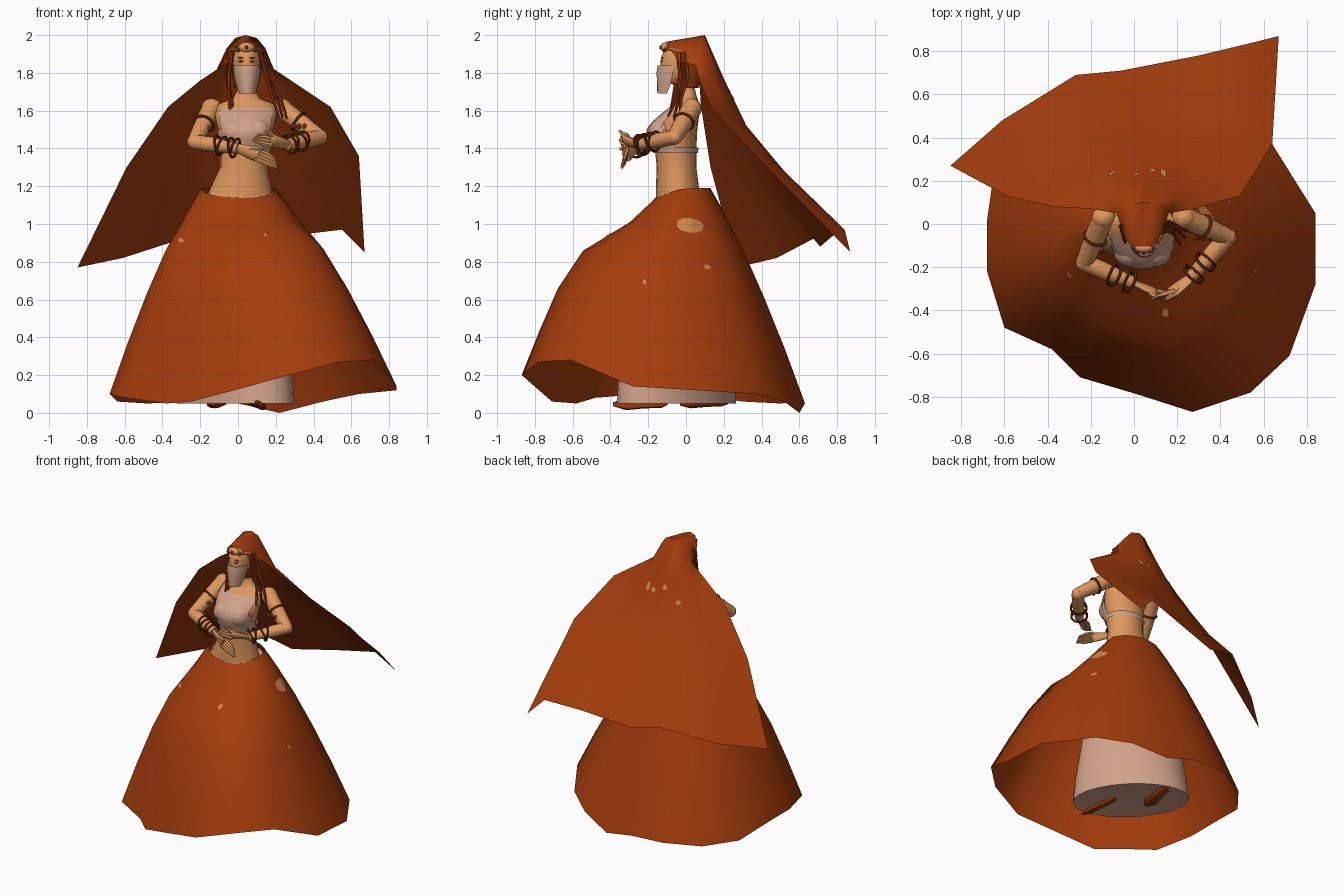
import bpy, bmesh, math
from mathutils import Vector
from mathutils.bvhtree import BVHTree

if "Cube" in bpy.data.objects:
    bpy.data.objects.remove(bpy.data.objects["Cube"])


def mat(name, r, g, b):
    m = bpy.data.materials.new(name)
    m.diffuse_color = (r, g, b, 1)
    m.use_nodes = True
    m.node_tree.nodes["Principled BSDF"].inputs["Base Color"].default_value = m.diffuse_color
    return m


ORANGE = mat("burnt_orange_cloth", 0.37, 0.045, 0.0035)
SKIN = mat("skin", 0.74, 0.315, 0.11)
PALE = mat("pale_cloth", 0.64, 0.36, 0.25)
BROWN = mat("dark_brown", 0.17, 0.026, 0.005)
HAIR = mat("rust_hair", 0.28, 0.037, 0.004)
SPOT = mat("tan_patch", 0.62, 0.23, 0.065)
WHITE = mat("eye_white", 0.7, 0.5, 0.36)


def make(name, verts, faces, material, angle=50):
    me = bpy.data.meshes.new(name)
    me.from_pydata([tuple(v) for v in verts], [], faces)
    me.materials.append(material)
    ob = bpy.data.objects.new(name, me)
    bpy.context.collection.objects.link(ob)
    bm = bmesh.new()
    bm.from_mesh(me)
    bmesh.ops.recalc_face_normals(bm, faces=bm.faces)
    bm.to_mesh(me)
    bm.free()
    bpy.context.view_layer.objects.active = ob
    for o in bpy.context.selected_objects:
        o.select_set(False)
    ob.select_set(True)
    bpy.ops.object.shade_smooth_by_angle(angle=math.radians(angle))
    return ob


def loft(name, rings, material, closed=True, caps=False, keep=None, angle=50):
    n = len(rings[0])
    verts = [Vector(p) for r in rings for p in r]
    faces = []
    for i in range(len(rings) - 1):
        for j in range(n if closed else n - 1):
            k = (j + 1) % n
            f = (i * n + j, i * n + k, (i + 1) * n + k, (i + 1) * n + j)
            if keep is None or keep(sum((verts[v] for v in f), Vector()) / 4):
                faces.append(f)
    if caps:
        faces += [tuple(range(n)), tuple(range(len(verts) - n, len(verts)))]
    return make(name, verts, faces, material, angle)


def ellipse(z, cx, cy, rx, ry, n=20, a0=0, a1=2 * math.pi, last=0):
    return [(cx + rx * math.cos(a0 + (a1 - a0) * i / (n - last)),
             cy + ry * math.sin(a0 + (a1 - a0) * i / (n - last)), z) for i in range(n)]


def tube(name, path, radii, material, n=10, flat=1.0):
    pts = [Vector(p) for p in path]
    rings = []
    for i, p in enumerate(pts):
        d = (pts[min(i + 1, len(pts) - 1)] - pts[max(i - 1, 0)]).normalized()
        u = d.cross(Vector((0.13, 0.9, 0.4))).normalized()
        v = d.cross(u)
        rings.append([p + radii[i] * (u * math.cos(t) + v * flat * math.sin(t))
                      for t in (2 * math.pi * k / n for k in range(n))])
    return loft(name, rings, material, caps=True)


def ball(name, c, r, material, n=16):
    rings = [ellipse(c[2] - r[2] * math.cos(t), c[0], c[1], r[0] * math.sin(t), r[1] * math.sin(t), n)
             for t in (0.02 + (math.pi - 0.04) * i / 10 for i in range(11))]
    return loft(name, rings, material, caps=True)


def ring(name, c, axis, R, r, material, n=16):
    d = Vector(axis).normalized()
    u = d.cross(Vector((0.1, 0.3, 0.9))).normalized()
    v = d.cross(u)
    rows = []
    for i in range(n + 1):
        o = u * math.cos(2 * math.pi * i / n) + v * math.sin(2 * math.pi * i / n)
        rows.append([Vector(c) + o * (R + r * math.cos(t)) + d * r * math.sin(t)
                     for t in (math.pi * k / 3 for k in range(6))])
    return loft(name, rows, material)


# Overskirt: waist ellipse flared to an uneven hem, bulging at the front
HEM = [(-.68, -.22, .1), (-.6, -.48, .08), (-.38, -.58, .05), (-.25, -.71, .06), (.02, -.79, .13),
       (.27, -.87, .2), (.54, -.78, .27), (.72, -.61, .28), (.84, -.28, .14), (.84, .05, .12),
       (.64, .37, .1), (.45, .52, .06), (.22, .6, 0), (0, .63, .05), (-.25, .62, .06),
       (-.48, .5, .05), (-.64, .3, .06), (-.68, .02, .1)]
LEVELS = [(0, 0, 0), (.07, .1, .09), (.14, .2, .175), (.3, .55, .36), (.51, .735, .57), (.75, .87, .79), (1, 1, 1)]
rows = []
for t, front, side in LEVELS:
    row = []
    for x, y, z in HEM:
        a = math.atan2(y + .12, x - .08)
        w = max(0, -math.sin(a))
        f = front * w + side * (1 - w)
        wx, wy, wz = .2 * math.cos(a), -.015 + .145 * math.sin(a), 1.19 - .05 * w
        row.append((wx + (x - wx) * f, wy + (y - wy) * f, wz + (z - wz) * t))
    rows.append(row)
skirt = loft("overskirt", rows, ORANGE, angle=60)

# Underskirt: widens along the diagonal of the stride, closed at the bottom
rows = []
for z, cx, cy, rx, ry, turn in [(1.165, .01, -.02, .187, .133, 0), (1.0, 0, -.03, .24, .17, -.1),
                                (.6, -.01, -.04, .31, .21, -.5), (.2, -.012, -.05, .37, .22, -.8),
                                (.05, -.015, -.05, .385, .22, -.8)]:
    c, s = math.cos(turn), math.sin(turn)
    rows.append([(cx + x * c - y * s, cy + x * s + y * c, z) for x, y, z in ellipse(z, 0, 0, rx, ry, 24)])
rows.append([(-.015 + (x + .015) * .9, -.05 + (y + .05) * .9, .055) for x, y, z in rows[-1]])
under = loft("underskirt", rows, PALE, caps=True)

# Cape flying out from the crown of the head, left edge to right edge
CAPE = [
    [(-.05, -.04, 1.86), (-.035, -.08, 1.92), (0, -.1, 1.955), (.043, -.105, 1.965), (.085, -.1, 1.955), (.12, -.08, 1.92), (.135, -.04, 1.86)],
    [(-.08, .05, 1.84), (-.06, .07, 1.93), (-.015, .09, 1.985), (.04, .1, 2.0), (.1, .09, 1.985), (.145, .07, 1.93), (.16, .05, 1.84)],
    [(-.2, .07, 1.76), (-.14, .12, 1.76), (-.05, .18, 1.77), (.04, .2, 1.77), (.13, .18, 1.77), (.21, .13, 1.77), (.28, .07, 1.76)],
    [(-.37, .08, 1.62), (-.27, .2, 1.52), (-.12, .3, 1.48), (.04, .33, 1.49), (.2, .32, 1.52), (.36, .24, 1.57), (.49, .13, 1.62)],
    [(-.59, .13, 1.3), (-.46, .31, 1.2), (-.26, .46, 1.18), (0, .51, 1.21), (.28, .52, 1.28), (.5, .46, 1.33), (.64, .37, 1.36)],
    [(-.85, .27, .77), (-.61, .48, .82), (-.27, .69, .93), (-.06, .71, .88), (.3, .78, .94), (.55, .84, .97), (.67, .87, .85)]]
cape = loft("cape", CAPE, ORANGE, closed=False, angle=60)


# Small tan patches laid onto the cloth along a view direction
def patch(name, target, origin, direction, ru, rv):
    tree = BVHTree.FromObject(target, bpy.context.evaluated_depsgraph_get())
    d = Vector(direction)
    u = Vector((0, 1, 0)) if abs(d.x) > .5 else Vector((1, 0, 0))
    v = d.cross(u)
    rows = []
    for s in (.02, .35, .7, 1):
        row = []
        for i in range(12):
            t = math.pi * i / 6
            k = s * (1 + .18 * math.sin(2 * t + 1))
            hit, nor = tree.ray_cast(Vector(origin) + u * ru * k * math.cos(t) + v * rv * k * math.sin(t), d)[:2]
            if hit is None:
                return
            row.append(hit - nor * (.005 if nor.dot(d) > 0 else -.005))
        rows.append(row)
    loft(name, rows, SPOT)


for y, z, a, b in [(.02, .99, .062, .045), (-.26, 1.03, .018, .02), (.11, .77, .017, .015), (-.22, .69, .008, .016)]:
    patch("skirt_patch", skirt, (2, y, z), (-1, 0, 0), a, b)
for x, z in [(-.3, .91), (.145, .94)]:
    patch("skirt_patch", skirt, (x, -2, z), (0, 1, 0), .012, .014)
for x, z, b in [(.135, 1.68, .03), (.085, 1.67, .02), (.01, 1.7, .018), (-.1, 1.62, .016)]:
    patch("cape_patch", cape, (x, 2, z), (0, -1, 0), .013, b)

# Torso, neck and cropped top
loft("torso", [ellipse(*r) for r in [
    (1.1, 0, -.03, .19, .13), (1.18, .015, -.045, .165, .115), (1.3, .03, -.05, .125, .105),
    (1.4, .035, -.055, .13, .11), (1.5, .04, -.055, .145, .115), (1.58, .04, -.03, .165, .1),
    (1.635, .045, .005, .15, .065), (1.665, .045, .01, .07, .05), (1.72, .045, 0, .045, .045),
    (1.8, .045, -.01, .045, .045)]], SKIN, caps=True)
loft("cropped_top", [ellipse(*r, n=24) for r in [
    (1.375, .035, -.055, .136, .117), (1.405, .036, -.057, .141, .124), (1.45, .038, -.062, .149, .142),
    (1.5, .04, -.064, .152, .146), (1.54, .04, -.05, .158, .13), (1.58, .04, -.03, .165, .106),
    (1.615, .043, -.005, .16, .085)]], PALE,
    keep=lambda c: c.z < 1.4 or (c.y < -.055 and abs(c.x - .04) < .14))
for x in (-.02, .1):
    ball("bust", (x, -.125, 1.485), (.075, .075, .075), PALE)

# Arms, hands and jewellery: shoulder, elbow, wrist, palm, fingertip
ARMS = {"left": [(-.14, .03, 1.61), (-.23, -.18, 1.435), (.0, -.275, 1.4), (.09, -.315, 1.37), (.21, -.335, 1.315)],
        "right": [(.23, .03, 1.61), (.435, -.06, 1.46), (.26, -.25, 1.42), (.18, -.315, 1.44), (.08, -.345, 1.46)]}
for side, joints in ARMS.items():
    s, e, w, p, f = [Vector(j) for j in joints]
    ball(side + "_shoulder", s, (.056, .053, .055), SKIN)
    tube(side + "_upper_arm", [s, s.lerp(e, .4), e], [.053, .05, .04], SKIN)
    ball(side + "_elbow", e, (.04, .04, .04), SKIN)
    tube(side + "_forearm", [e, e.lerp(w, .35), w], [.04, .042, .028], SKIN)
    tube(side + "_palm", [w, w.lerp(p, .5), p, p.lerp(f, .15)], [.027, .036, .04, .036], SKIN, flat=.5)
    for i in range(4):
        off = Vector((.003 * i, .004 * (i - 1.5), .016 * (i - 1.5)))
        tube(side + "_finger", [p + off, p.lerp(f, .5) + off, f + off * .7 - (f - p) * .05 * i],
             [.013, .012, .007], SKIN, n=6)
    tube(side + "_thumb", [w.lerp(p, .4), p + Vector((0, -.015, .03)), p.lerp(f, .35) + Vector((0, -.025, .045))],
         [.015, .014, .008], SKIN, n=6)
    mid = s.lerp(e, .45)
    ring(side + "_armband", mid, e - s, .052, .008, BROWN)
    for i in range(3):
        ball(side + "_armband_bead", mid + Vector((.03 * (i - 1), -.055, -.025)), (.013, .012, .014), BROWN, 8)
    for t, tilt in [(.55, .3), (.62, -.25), (.86, .25), (.93, -.2)]:
        ring(side + "_bracelet", e.lerp(w, t), (w - e).normalized() + Vector((0, 0, tilt)), .052, .0065, BROWN)

# Head and hair cap
ball("head", (.045, -.035, 1.85), (.073, .1, .12), SKIN, 20)
loft("hair_cap", [ellipse(z, .043, .0, r, r * 1.1, 16) for z, r in
                  [(1.72, .06), (1.8, .079), (1.88, .083), (1.94, .075), (1.965, .05), (1.98, .01)]],
     HAIR, caps=True, keep=lambda c: c.y > -.045 or c.z > 1.95)

# Eyes and brows as thin plates
for x in (.015, .075):
    ball("eye", (x, -.129, 1.862), (.016, .005, .007), WHITE, 10)
    ball("iris", (x, -.132, 1.862), (.007, .004, .007), BROWN, 8)
    ball("brow", (x, -.126, 1.88), (.02, .006, .003), HAIR, 8)

# Face veil: half tube hanging below the eyes
loft("face_veil", [ellipse(z, .048, -.06, rx, ry, 11, math.pi * a, math.pi * (3 - a), 1) for z, rx, ry, a in
                   [(1.84, .072, .09, 1.0), (1.8, .071, .096, 1.03), (1.74, .06, .093, 1.07), (1.69, .05, .092, 1.15)]],
     PALE, closed=False)

# Forehead band with gems and small crest
ring("head_band", (.045, -.035, 1.912), (0, .25, 1), .082, .008, SPOT, 20)
ball("crest", (.045, -.112, 1.935), (.042, .022, .026), SKIN, 12)
ball("gem", (.045, -.135, 1.935), (.008, .006, .011), BROWN, 8)
for x in (.0, .09):
    ball("side_gem", (x, -.112, 1.92), (.012, .01, .009), BROWN, 8)

# Braided locks on both sides
for i in range(3):
    o = .02 * i
    tube("left_lock", [(-.03 - o * .3, -.05 + o, 1.91), (-.05 - o * .3, -.05 + o, 1.78),
                       (-.045 + o * .3, -.07 + o * .6, 1.65), (-.035 + o * .4, -.1 + o * .5, 1.54 + o)],
         [.009, .01, .009, .006], (HAIR, BROWN)[i % 2], 6)
    tube("right_lock", [(.12 + o * .3, -.045 + o, 1.91), (.15 + o * .3, -.03 + o, 1.78),
                        (.185 + o, -.045 + o * .5, 1.67), (.215 + o * 1.1, -.095 + o * 1.5, 1.57 - o * .3)],
         [.009, .01, .009, .006], (HAIR, BROWN)[i % 2], 6)

# Slippers, one foot forward
for name, heel, toe in [("left_shoe", (-.09, .22, .055), (-.13, -.03, .045)),
                        ("right_shoe", (.075, -.1, .055), (.12, -.385, .045))]:
    h, t = Vector(heel), Vector(toe)
    tube(name, [h, h.lerp(t, .12), h.lerp(t, .45), h.lerp(t, .78), t],
         [.02, .038, .038, .046, .014], HAIR, 12, .5)
